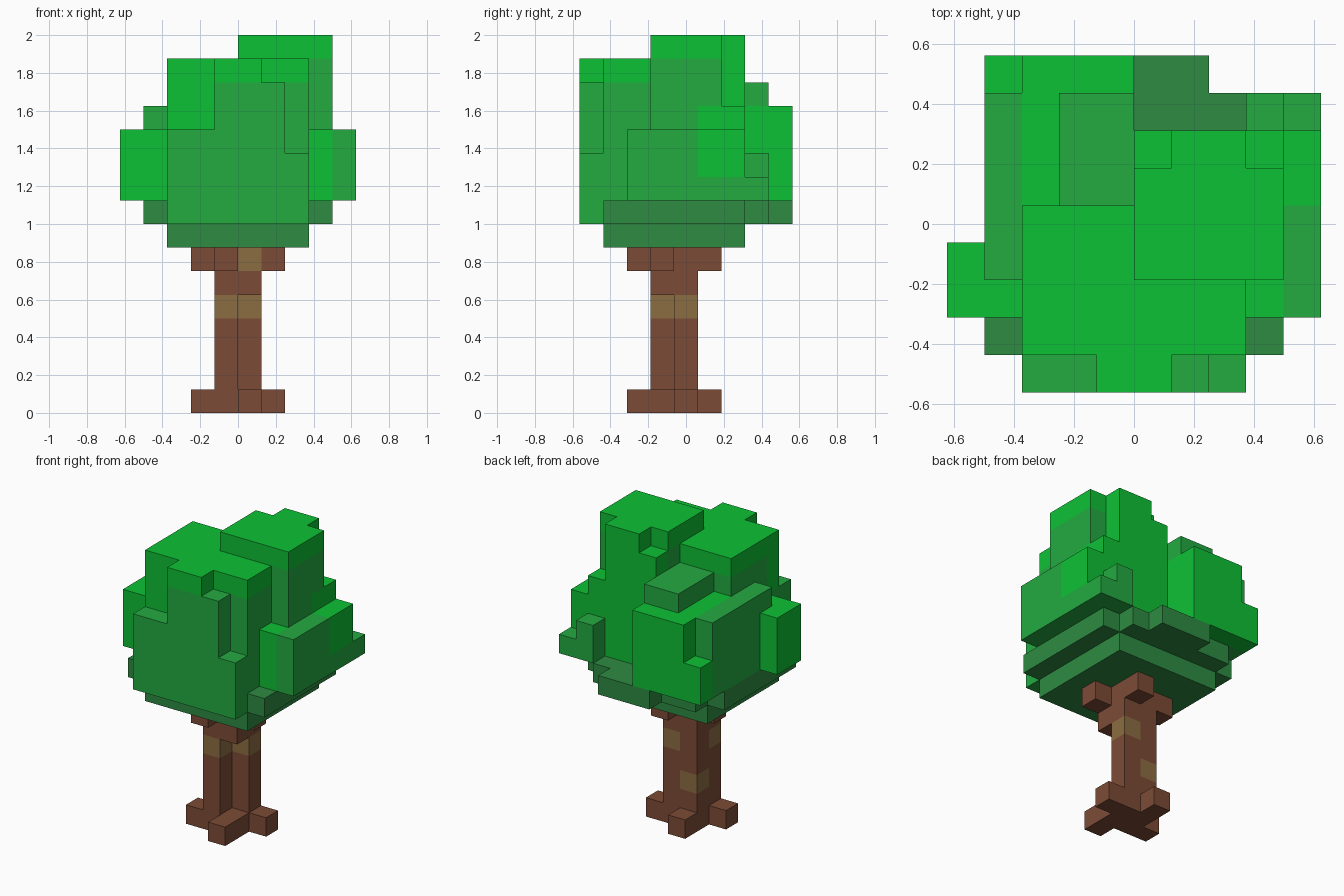
import bpy, bmesh, math

cube = bpy.data.objects.get("Cube")
if cube:
    bpy.data.objects.remove(cube, do_unlink=True)

U = 0.125          # size of one block
Y0 = -4.5 * U      # front of block row 0


def linear(c):
    c /= 255
    return c / 12.92 if c <= 0.04045 else ((c + 0.055) / 1.055) ** 2.4


def material(name, rgb):
    col = [linear(c) for c in rgb] + [1.0]
    m = bpy.data.materials.new(name)
    m.use_nodes = True
    m.diffuse_color = col
    bsdf = next(n for n in m.node_tree.nodes if n.type == 'BSDF_PRINCIPLED')
    bsdf.inputs["Base Color"].default_value = col
    bsdf.inputs["Roughness"].default_value = 0.9
    return m


bright = material("bright_leaf_green", (13, 193, 53))
medium = material("medium_leaf_green", (35, 170, 64))
dark = material("dark_leaf_green", (46, 139, 66))
bark = material("bark_brown", (124, 75, 54))
patch = material("bark_tan", (140, 109, 66))


def fill(cells, mat, xs, ys, zs):
    """Fill an inclusive range of blocks with one colour."""
    for x in range(xs[0], xs[-1] + 1):
        for y in range(ys[0], ys[-1] + 1):
            for z in range(zs[0], zs[-1] + 1):
                cells[x, y, z] = mat


def block_mesh(name, cells, mats):
    """Build the outer shell of a set of blocks and merge its flat areas."""
    bm = bmesh.new()
    verts = {}

    def vert(p):
        if p not in verts:
            verts[p] = bm.verts.new((p[0] * U, Y0 + p[1] * U, p[2] * U))
        return verts[p]

    for cell, mat in cells.items():
        for axis in range(3):
            a, b = (axis + 1) % 3, (axis + 2) % 3
            for side in (0, 1):
                near = list(cell)
                near[axis] += 2 * side - 1
                if tuple(near) in cells:
                    continue
                ring = []
                for da, db in ((0, 0), (1, 0), (1, 1), (0, 1)):
                    p = list(cell)
                    p[axis] += side
                    p[a] += da
                    p[b] += db
                    ring.append(vert(tuple(p)))
                face = bm.faces.new(ring if side else ring[::-1])
                face.material_index = mats.index(mat)
    bmesh.ops.dissolve_limit(bm, angle_limit=math.radians(1), verts=bm.verts[:],
                             edges=bm.edges[:], delimit={'MATERIAL'})
    me = bpy.data.meshes.new(name)
    bm.to_mesh(me)
    bm.free()
    for m in mats:
        me.materials.append(m)
    ob = bpy.data.objects.new(name, me)
    bpy.context.collection.objects.link(ob)
    return ob


# Trunk: an L-shaped column with pinwheel roots and branches
t = {}
fill(t, bark, (-1,), (3, 4), (0, 6))
fill(t, bark, (0,), (4,), (0, 6))
fill(t, bark, (0,), (3,), (0,))
fill(t, bark, (0,), (3,), (5, 6))
for x, y in ((-2, 3), (0, 2), (1, 4), (-1, 5)):      # roots
    fill(t, bark, (x,), (y,), (0,))
for x, y in ((-2, 4), (-1, 2), (1, 3), (0, 5)):      # branches
    fill(t, bark, (x,), (y,), (6,))
for c in ((0, 4, 4), (-1, 3, 4), (-1, 4, 2), (0, 3, 6)):   # pale bark
    t[c] = patch
block_mesh("trunk", t, [bark, patch])

f = {}
# Shaded underside
fill(f, dark, (-3, 2), (1, 6), (7,))
fill(f, dark, (-4, 3), (1, 6), (8,))
fill(f, dark, (-3, 2), (7,), (8,))
fill(f, dark, (-1, 1), (8,), (8,))

# Front mass with its bright cap
fill(f, medium, (-3, 2), (1, 2), (9, 13))
fill(f, medium, (-3, -1), (3, 4), (9, 13))
fill(f, bright, (-3, 2), (1, 2), (14,))
fill(f, bright, (-3, -1), (3, 4), (14,))
fill(f, bright, (-3, -2), (1,), (12, 14))

# Stepped front plate
fill(f, medium, (-3, -2), (0,), (8, 11))
fill(f, medium, (-1, 1), (0,), (8, 13))
fill(f, bright, (-1, 0), (0,), (14,))
fill(f, medium, (2,), (0,), (8, 10))

# Tall crown
fill(f, medium, (0, 3), (3, 5), (9, 14))
fill(f, bright, (0, 3), (3, 5), (15,))
fill(f, bright, (1, 2), (6,), (9, 15))
fill(f, bright, (0,), (6,), (9, 14))
fill(f, bright, (3,), (5, 6), (9, 12))

# Back mass
fill(f, bright, (-3, -1), (5, 8), (9, 12))
fill(f, medium, (-2, -1), (5, 7), (13,))
fill(f, bright, (-4,), (8,), (9, 10))

# Side clump at -x
fill(f, medium, (-4,), (3, 7), (9, 12))
fill(f, bright, (-4,), (2,), (9, 11))
fill(f, bright, (-5,), (2, 3), (9, 11))

# Side clump at +x
fill(f, bright, (3,), (2,), (9, 11))
fill(f, medium, (4,), (2, 6), (9, 11))
fill(f, bright, (4,), (5, 6), (10, 11))
fill(f, medium, (3,), (7,), (9, 10))
fill(f, medium, (4,), (7,), (9,))
block_mesh("foliage", f, [bright, medium, dark])
